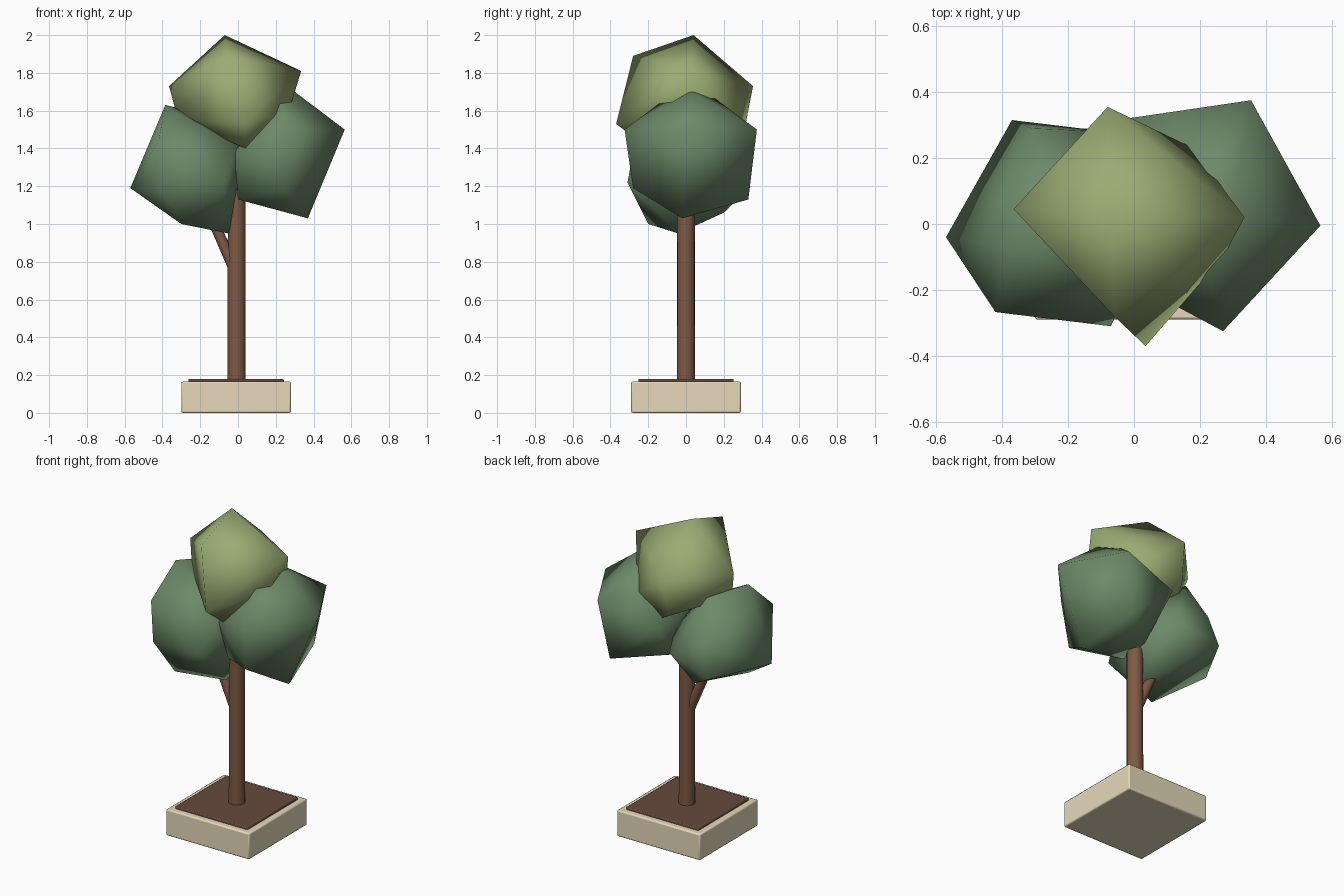
import bpy, bmesh, math
from mathutils import Vector

if "Cube" in bpy.data.objects:
    bpy.data.objects.remove(bpy.data.objects["Cube"])


def material(name, rgb):
    m = bpy.data.materials.new(name)
    m.diffuse_color = (*rgb, 1)
    m.use_nodes = True
    m.node_tree.nodes["Principled BSDF"].inputs["Base Color"].default_value = m.diffuse_color
    return m


CREAM = material("cream", (0.79, 0.69, 0.49))
SOIL = material("soil", (0.135, 0.07, 0.046))
BARK = material("bark", (0.21, 0.10, 0.06))
DARK = material("dark_leaf", (0.15, 0.25, 0.14))
LIGHT = material("light_leaf", (0.32, 0.41, 0.17))


def finish(obj, name, mat, angle):
    obj.name = name
    obj.data.materials.append(mat)
    bpy.ops.object.select_all(action='DESELECT')
    obj.select_set(True)
    bpy.context.view_layer.objects.active = obj
    bpy.ops.object.shade_smooth_by_angle(angle=math.radians(angle))


def box(name, size, z0, z1, mat, bevel):
    bpy.ops.mesh.primitive_cube_add(size=1, location=(-0.01, 0, (z0 + z1) / 2))
    obj = bpy.context.object
    obj.scale = (size, size, z1 - z0)
    bpy.ops.object.transform_apply(location=False, rotation=False, scale=True)
    mod = obj.modifiers.new("soft_edges", 'BEVEL')
    mod.width, mod.segments = bevel, 2
    finish(obj, name, mat, 40)


def limb(name, a, b, r1, r2):
    a, b = Vector(a), Vector(b)
    bpy.ops.mesh.primitive_cone_add(vertices=16, radius1=r1, radius2=r2,
                                    depth=(b - a).length, location=(a + b) / 2)
    obj = bpy.context.object
    obj.rotation_euler = (b - a).to_track_quat('Z', 'Y').to_euler()
    finish(obj, name, BARK, 40)


def leaf_clump(name, corners, mat):
    # faceted clump: convex hull round a few corner points
    bm = bmesh.new()
    for c in corners:
        bm.verts.new(c)
    bmesh.ops.convex_hull(bm, input=bm.verts[:])
    bmesh.ops.delete(bm, geom=[v for v in bm.verts if not v.link_faces], context='VERTS')
    bmesh.ops.recalc_face_normals(bm, faces=bm.faces[:])
    me = bpy.data.meshes.new(name)
    bm.to_mesh(me)
    bm.free()
    obj = bpy.data.objects.new(name, me)
    bpy.context.collection.objects.link(obj)
    finish(obj, name, mat, 110)


# planter and soil
box("planter", 0.58, 0.0, 0.165, CREAM, 0.008)
box("soil", 0.505, 0.12, 0.18, SOIL, 0.006)

# trunk and side branch
limb("trunk", (-0.007, 0, 0.15), (-0.007, 0, 1.2), 0.048, 0.047)
limb("left_branch", (-0.01, 0, 0.74), (-0.2, 0.0, 1.17), 0.03, 0.026)

# foliage
leaf_clump("left_foliage", [
    (-0.57, -0.04, 1.19), (-0.385, -0.07, 1.63), (-0.26, 0.15, 1.6),
    (-0.31, 0.29, 1.35), (-0.37, 0.315, 1.17), (-0.42, -0.267, 1.44),
    (-0.41, -0.26, 1.18), (-0.07, -0.31, 1.22), (-0.30, -0.2, 1.0),
    (-0.05, -0.04, 0.95), (-0.08, 0.28, 1.25), (0.0, -0.15, 1.42),
    (-0.2, 0.2, 1.06), (0.04, 0.05, 1.3)], DARK)
leaf_clump("right_foliage", [
    (0.565, -0.005, 1.5), (0.37, -0.02, 1.03), (0.30, 0.03, 1.7),
    (0.355, 0.375, 1.5), (0.27, -0.325, 1.5), (0.30, 0.33, 1.13),
    (0.25, -0.28, 1.19), (0.0, -0.1, 1.13), (0.0, 0.1, 1.15),
    (-0.02, 0.32, 1.40), (-0.02, -0.17, 1.38), (0.21, -0.1, 1.67),
    (0.2, 0.12, 1.69)], DARK)
leaf_clump("top_foliage", [
    (-0.07, 0.04, 2.0), (-0.365, 0.045, 1.73), (-0.08, 0.355, 1.73),
    (0.335, 0.02, 1.81), (-0.06, -0.28, 1.89), (0.035, -0.37, 1.53),
    (0.18, 0.23, 1.54), (-0.32, 0.0, 1.56), (0.27, -0.1, 1.6),
    (-0.1, 0.31, 1.5), (0.04, -0.2, 1.40), (0.1, 0.15, 1.36)], LIGHT)
